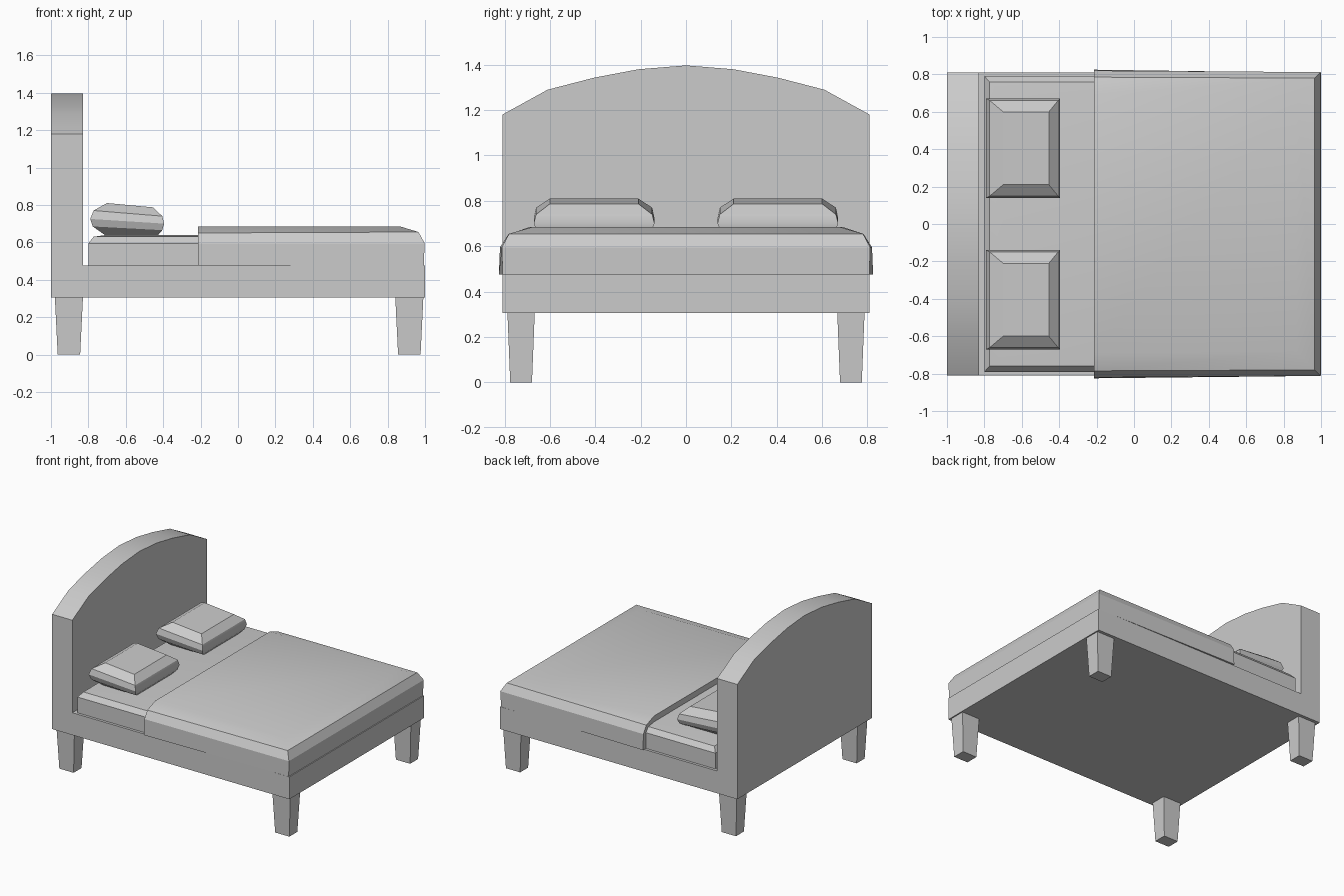
import bpy, bmesh, math

if "Cube" in bpy.data.objects:
    bpy.data.objects.remove(bpy.data.objects["Cube"])


def make(name, verts, faces):
    me = bpy.data.meshes.new(name)
    me.from_pydata(verts, [], faces)
    bm = bmesh.new()
    bm.from_mesh(me)
    bmesh.ops.recalc_face_normals(bm, faces=bm.faces[:])
    bm.to_mesh(me)
    bm.free()
    ob = bpy.data.objects.new(name, me)
    bpy.context.collection.objects.link(ob)
    bpy.ops.object.select_all(action='DESELECT')
    ob.select_set(True)
    bpy.context.view_layer.objects.active = ob
    bpy.ops.object.shade_smooth_by_angle(angle=math.radians(30))
    return ob


def stack(name, rings, yc=0.0):
    """Capped stack of four-corner rings: (head x, z, half width, foot x, z, half width)."""
    verts, faces = [], []
    for x0, z0, h0, x1, z1, h1 in rings:
        verts += [(x0, yc - h0, z0), (x1, yc - h1, z1), (x1, yc + h1, z1), (x0, yc + h0, z0)]
    for r in range(len(rings) - 1):
        for i in range(4):
            a, b = r * 4 + i, r * 4 + (i + 1) % 4
            faces.append((a, b, b + 4, a + 4))
    n = len(verts)
    faces += [(3, 2, 1, 0), (n - 4, n - 3, n - 2, n - 1)]
    return make(name, verts, faces)


# Bed base and arched headboard as one solid
arch = [(0.81, 1.18), (0.61, 1.29), (0.405, 1.343), (0.21, 1.38)]
outline = [(-0.81, 0.475), (-0.81, 0.305), (0.81, 0.305), (0.81, 0.475)]
outline += arch + [(0, 1.397)] + [(-y, z) for y, z in reversed(arch)]
n = len(outline)
verts = [(x, y, z) for x in (-1, -0.83) for y, z in outline]
verts += [(1, y, z) for y, z in outline[:4]]
faces = [tuple(range(n))]
faces += [(i, (i + 1) % n, n + (i + 1) % n, n + i) for i in range(n)]
faces.append((n,) + tuple(range(n + 3, 2 * n)))
faces += [(n + i, n + (i + 1) % 4, 2 * n + (i + 1) % 4, 2 * n + i) for i in range(4)]
faces.append(tuple(range(2 * n, 2 * n + 4)))
make("bed_frame_with_headboard", verts, faces)

# Tapered legs
for end, xc in (("head", -0.904), ("foot", 0.916)):
    for side, yc in (("front", -0.727), ("back", 0.727)):
        stack(f"{end}_{side}_leg", [(xc - 0.06, 0, 0.048, xc + 0.06, 0, 0.048),
                                    (xc - 0.075, 0.305, 0.06, xc + 0.075, 0.305, 0.06)], yc)

# Mattress with softened top edge
stack("mattress", [(-0.8, 0.475, 0.79, 0.96, 0.475, 0.79),
                   (-0.8, 0.595, 0.79, 0.96, 0.595, 0.79),
                   (-0.772, 0.63, 0.76, 0.93, 0.63, 0.76),
                   (-0.70, 0.64, 0.69, 0.86, 0.64, 0.69)])

# Blanket draped over the foot half
stack("blanket", [(-0.215, 0.475, 0.825, 0.993, 0.475, 0.808),
                  (-0.215, 0.595, 0.82, 0.998, 0.595, 0.812),
                  (-0.215, 0.65, 0.785, 0.965, 0.655, 0.78),
                  (-0.215, 0.685, 0.69, 0.87, 0.684, 0.68)])

# Pillows, slightly raised toward the headboard
for side, yc in (("front", -0.405), ("back", 0.405)):
    stack(f"{side}_pillow", [(-0.71, 0.638, 0.20, -0.43, 0.636, 0.20),
                             (-0.777, 0.685, 0.252, -0.405, 0.665, 0.252),
                             (-0.79, 0.725, 0.266, -0.395, 0.70, 0.266),
                             (-0.772, 0.77, 0.256, -0.405, 0.74, 0.256),
                             (-0.70, 0.81, 0.195, -0.455, 0.787, 0.195)], yc)
